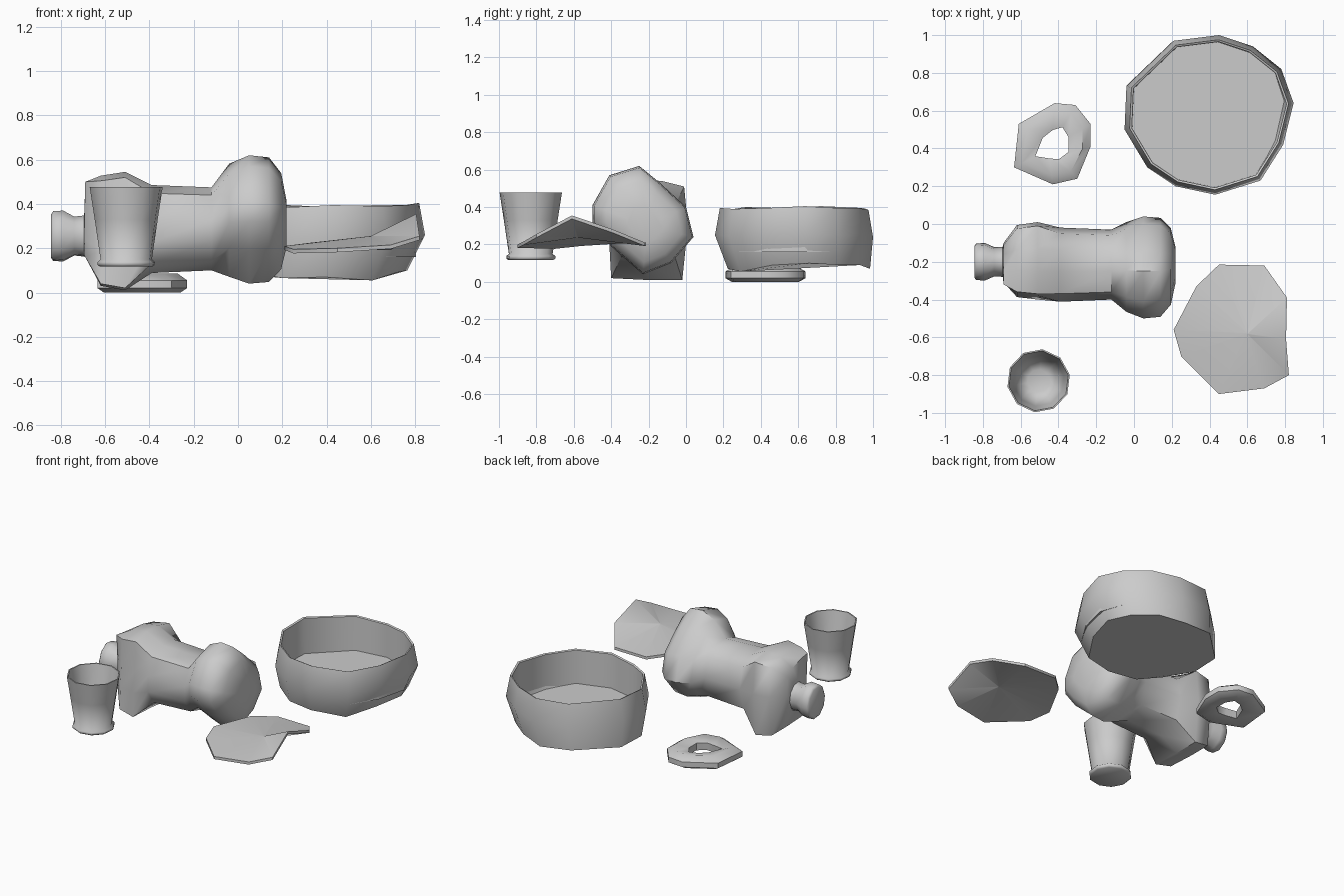
import bpy, math
from mathutils import Vector

if "Cube" in bpy.data.objects:
    bpy.data.objects.remove(bpy.data.objects["Cube"])


def loft(name, rings, cap_start=True, cap_end=True, closed=False, smooth=35):
    """Skin equal-length rings of 3D points, optionally capped or joined end to end."""
    n = len(rings[0])
    verts = [Vector(p) for r in rings for p in r]
    faces = []
    m = len(rings)
    for k in range(m if closed else m - 1):
        a, b = k * n, ((k + 1) % m) * n
        faces += [(a + i, a + (i + 1) % n, b + (i + 1) % n, b + i) for i in range(n)]
    if not closed and cap_start:
        faces.append(tuple(reversed(range(n))))
    if not closed and cap_end:
        faces.append(tuple((m - 1) * n + i for i in range(n)))
    me = bpy.data.meshes.new(name)
    me.from_pydata(verts, [], faces)
    ob = bpy.data.objects.new(name, me)
    bpy.context.collection.objects.link(ob)
    bpy.ops.object.select_all(action='DESELECT')
    ob.select_set(True)
    bpy.context.view_layer.objects.active = ob
    bpy.ops.object.mode_set(mode='EDIT')
    bpy.ops.mesh.select_all(action='SELECT')
    bpy.ops.mesh.normals_make_consistent(inside=False)
    bpy.ops.object.mode_set(mode='OBJECT')
    bpy.ops.object.shade_smooth_by_angle(angle=math.radians(smooth))
    return ob


# Basin: irregular twelve-sided dish with a raised inner floor
outline = [(-.05, .5), (.07, .3), (.22, .2), (.43, .155), (.67, .23), (.79, .42),
           (.845, .64), (.78, .82), (.63, .94), (.45, 1.0), (.21, .97), (-.04, .73)]
droop = [0, 0, -.025, -.02, -.035, 0, .01, 0, 0, -.02, 0, 0]
wave = [0, .005, -.01, 0, -.005, .0, .01, 0, .0, -.01, 0, .01]


def scaled(s, z, dz=None, shift=(0, 0)):
    cx, cy = .4, .59
    return [(cx + shift[0] + (x - cx) * s, cy + shift[1] + (y - cy) * s,
             z + (dz[i] if dz else 0)) for i, (x, y) in enumerate(outline)]


loft("basin", [scaled(.90, .09, droop, (-.035, .025)), scaled(1.0, .25, wave),
               scaled(.94, .395, wave), scaled(.915, .39, wave),
               scaled(.91, .16)], smooth=45)

# Bone: ten-point cross sections (y, z) lofted along x
knuckle = [(-.5, .41), (-.41, .57), (-.25, .62), (-.14, .53), (0, .4),
           (.04, .24), (-.08, .1), (-.23, .04), (-.4, .19), (-.5, .32)]
shaft = [(-.4, .33), (-.36, .44), (-.25, .475), (-.14, .47), (-.06, .42),
         (-.03, .29), (-.07, .15), (-.2, .1), (-.34, .14), (-.4, .23)]
block = [(-.38, .32), (-.37, .52), (-.25, .545), (-.13, .54), (-.01, .51),
         (.01, .3), (-.02, .01), (-.2, .01), (-.4, .02), (-.39, .18)]
shoulder = [(-.31, .34), (-.32, .5), (-.25, .49), (-.16, .46), (-.11, .42),
            (-.10, .3), (-.12, .18), (-.2, .16), (-.31, .16), (-.31, .24)]


def section(x, prof, s, cy=-.21, cz=.3):
    return [(x, cy + (y - cy) * s, cz + (z - cz) * s) for y, z in prof]


def oval(x, ry, rz, cy=-.2, cz=.255):
    angs = [math.pi * .97 - i * math.tau / 10 for i in range(10)]
    return [(x, cy + ry * math.cos(a), cz + rz * math.sin(a)) for a in angs]


loft("bone", [oval(-.845, .085, .10), oval(-.835, .097, .115), oval(-.79, .10, .118),
              oval(-.74, .078, .09), oval(-.695, .08, .095),
              section(-.69, shoulder, 1), section(-.62, block, .93),
              section(-.51, block, 1.0), section(-.39, shaft, 1.06),
              section(-.12, shaft, 1.0), section(-.04, knuckle, .88),
              section(.05, knuckle, 1.0), section(.14, knuckle, .97),
              section(.195, knuckle, .75), section(.22, knuckle, .35)], smooth=50)


# Cup: ten-sided tumbler with a foot flange and open top
def circle(r, z, n=10):
    return [(-.505 + r * math.cos(math.tau * (i + .3) / n),
             -.83 + r * math.sin(math.tau * (i + .3) / n), z) for i in range(n)]


loft("cup", [circle(.122, .117), circle(.132, .125), circle(.132, .138),
             circle(.118, .15), circle(.145, .33), circle(.168, .477),
             circle(.16, .477), circle(.135, .33), circle(.105, .17),
             circle(.06, .15)], smooth=60)

# Ring: flat eight-sided loop with an off-round hole
rim = [(-.61, .53), (-.42, .64), (-.31, .63), (-.23, .53),
       (-.23, .41), (-.3, .24), (-.43, .21), (-.635, .3)]
hole = [(-.48, .455), (-.43, .495), (-.38, .51), (-.35, .46),
        (-.35, .38), (-.4, .345), (-.45, .35), (-.52, .36)]


def between(t, z):
    return [(a[0] + (b[0] - a[0]) * t, a[1] + (b[1] - a[1]) * t, z)
            for a, b in zip(hole, rim)]


loft("ring", [between(.05, .015), between(.75, 0), between(1, .02), between(1, .055),
              between(.65, .085), between(.02, .065)], closed=True, smooth=50)

# Bent sheet: thin panel, raised along a central ridge
edge = [(.21, -.56, .21), (.25, -.7, .195), (.45, -.9, .2), (.69, -.87, .215),
        (.82, -.8, .255), (.805, -.61, .355), (.81, -.39, .28), (.69, -.22, .21),
        (.45, -.215, .21), (.33, -.33, .225)]
mid = Vector((.6, -.58, .255))
inner = [tuple(mid.lerp(Vector(p), .02)) for p in edge]
down = lambda ring: [(x, y, z - .018) for x, y, z in ring]
loft("bent_sheet", [inner, edge, down(edge), down(inner)], smooth=45)
